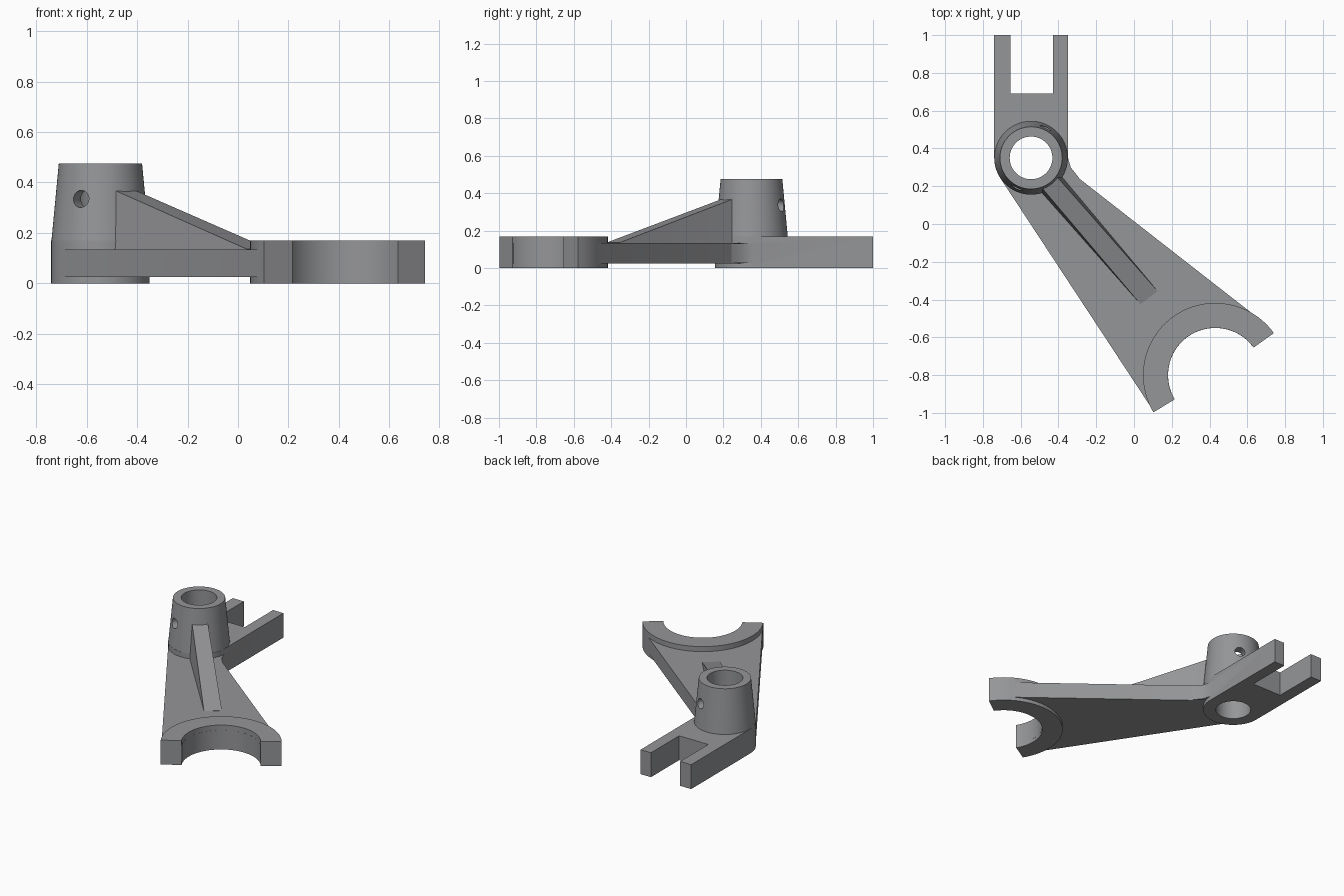
import bpy, bmesh, math
from mathutils import Vector

if "Cube" in bpy.data.objects:
    bpy.data.objects.remove(bpy.data.objects["Cube"])

HUB = Vector((-0.545, 0.35))        # hub axis
RING = Vector((0.43, -0.80))        # fork pad axis
TILT = math.radians(33.3)           # direction of the fork opening

grey = bpy.data.materials.new("cast_grey")
grey.diffuse_color = (0.30, 0.304, 0.315, 1)
grey.use_nodes = True
grey.node_tree.nodes["Principled BSDF"].inputs["Base Color"].default_value = grey.diffuse_color


def make(name, bm):
    bmesh.ops.recalc_face_normals(bm, faces=bm.faces)
    me = bpy.data.meshes.new(name)
    bm.to_mesh(me)
    bm.free()
    me.materials.append(grey)
    ob = bpy.data.objects.new(name, me)
    bpy.context.collection.objects.link(ob)
    return ob


def arc(c, r, a0, a1, n):
    return [(c[0] + r * math.cos(a0 + (a1 - a0) * i / n),
             c[1] + r * math.sin(a0 + (a1 - a0) * i / n)) for i in range(n + 1)]


def prism(name, pts, z0, z1):
    bm = bmesh.new()
    face = bm.faces.new([bm.verts.new((x, y, z0)) for x, y in pts])
    top = bmesh.ops.extrude_face_region(bm, geom=[face])["geom"]
    bmesh.ops.translate(bm, vec=(0, 0, z1 - z0),
                        verts=[v for v in top if isinstance(v, bmesh.types.BMVert)])
    return make(name, bm)


def hull(name, pts):
    bm = bmesh.new()
    for p in pts:
        bm.verts.new(p)
    bmesh.ops.convex_hull(bm, input=bm.verts)
    loose = [v for v in bm.verts if not v.link_faces]
    bmesh.ops.delete(bm, geom=loose, context='VERTS')
    return make(name, bm)


def lathe(name, c, profile, n=64):
    bm = bmesh.new()
    rings = [[bm.verts.new((x, y, z)) for x, y in arc(c, r, 0, math.tau, n)[:-1]]
             for r, z in profile]
    for a, b in zip(rings, rings[1:]):
        for i in range(n):
            j = (i + 1) % n
            bm.faces.new((a[i], a[j], b[j], b[i]))
    bm.faces.new(rings[0])
    bm.faces.new(rings[-1])
    return make(name, bm)


def combine(body, other, op):
    mod = body.modifiers.new(op.lower(), 'BOOLEAN')
    mod.operation = op
    mod.solver = 'EXACT'
    mod.object = other
    bpy.context.view_layer.objects.active = body
    bpy.ops.object.modifier_apply(modifier=mod.name)
    bpy.data.objects.remove(other)


# Two-pronged clevis with a rounded base around the hub
clevis = arc(HUB, 0.195, math.pi, math.tau, 32) + [
    (-0.35, 1.0), (-0.43, 1.0), (-0.43, 0.69),
    (-0.655, 0.69), (-0.655, 1.0), (-0.74, 1.0)]
body = prism("shift_fork", clevis, 0, 0.17)

# Tapered hub
hub = lathe("hub", HUB, [(0.194, 0.08), (0.194, 0.17), (0.165, 0.475)])

# Flat arm web from the hub to the fork pad
web = arc(RING, 0.378, TILT + 0.05, TILT + math.pi - 0.04, 40)
web += [(-0.708, 0.243), (-0.68, 0.32), (-0.43, 0.35), (-0.33, 0.27)]
arm = hull("arm", [(x, y, z) for z in (0.025, 0.135) for x, y in web])

# Sloping rib: tall at the hub, fading into the web
rib = hull("rib", [
    (-0.52, 0.229, 0.383), (-0.44, 0.287, 0.383),
    (0.035, -0.425, 0.136), (0.125, -0.355, 0.136),
    (-0.535, 0.215, 0.10), (-0.42, 0.30, 0.10),
    (0.035, -0.425, 0.10), (0.125, -0.355, 0.10)])

# Fillet between arm and clevis
fillet = prism("fillet", [(-0.41, 0.36), (-0.352, 0.36), (-0.335, 0.30),
                          (-0.29, 0.243), (-0.41, 0.25)], 0.028, 0.132)

# Half-ring fork pad
a0, a1 = TILT + 0.04, TILT + math.pi - 0.04
pad = prism("fork_pad", arc(RING, 0.382, a0, a1, 48) + arc(RING, 0.25, a1, a0, 48), 0, 0.17)

for part in (hub, arm, rib, fillet, pad):
    combine(body, part, 'UNION')

# Shaft bore, fork opening and cross pin hole
bore = lathe("bore", HUB, [(0.113, -0.1), (0.113, 0.6)])
opening = lathe("opening", RING, [(0.2495, -0.1), (0.2495, 0.3)], 96)
bm = bmesh.new()
bmesh.ops.create_cone(bm, cap_ends=True, segments=24, radius1=0.034, radius2=0.034, depth=0.6)
pin = make("pin_hole", bm)
pin.rotation_euler = Vector((0.436, 0.9, 0)).to_track_quat('Z', 'Y').to_euler()
pin.location = (HUB.x, HUB.y, 0.335)
bpy.context.view_layer.update()
for cutter in (bore, opening, pin):
    combine(body, cutter, 'DIFFERENCE')

# Smooth curved walls, keep machined edges crisp
bpy.ops.object.select_all(action='DESELECT')
body.select_set(True)
bpy.context.view_layer.objects.active = body
bpy.ops.object.shade_smooth_by_angle(angle=math.radians(32))
